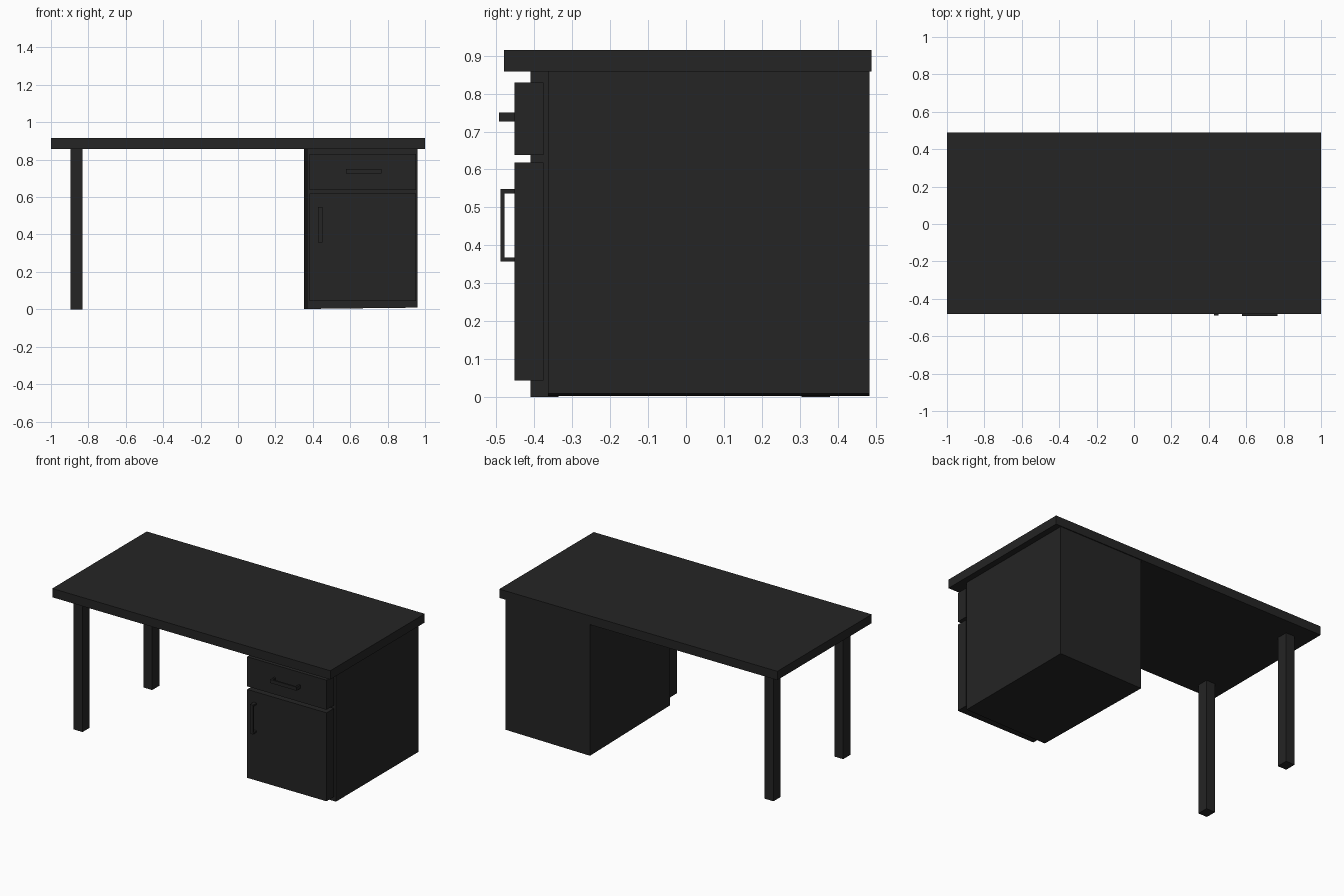
import bpy, bmesh

if "Cube" in bpy.data.objects:
    bpy.data.objects.remove(bpy.data.objects["Cube"])

black = bpy.data.materials.new("charcoal_black")
black.diffuse_color = (0.018, 0.018, 0.018, 1)
black.use_nodes = True
black.node_tree.nodes["Principled BSDF"].inputs["Base Color"].default_value = black.diffuse_color


def finish(name, bm):
    bmesh.ops.recalc_face_normals(bm, faces=bm.faces)
    mesh = bpy.data.meshes.new(name)
    bm.to_mesh(mesh)
    bm.free()
    mesh.materials.append(black)
    ob = bpy.data.objects.new(name, mesh)
    bpy.context.collection.objects.link(ob)
    return ob


def add_box(bm, x, y, z):
    """Box from (min, max) pairs along each axis."""
    verts = bmesh.ops.create_cube(bm, size=1)["verts"]
    for v in verts:
        v.co = [r[0] if c < 0 else r[1] for r, c in zip((x, y, z), v.co)]
    return verts


def box(name, x, y, z):
    bm = bmesh.new()
    add_box(bm, x, y, z)
    return finish(name, bm)


def handle(name, axis, span, width, y, bar):
    """U-shaped pull: profile in the span/depth plane, extruded across width."""
    (a, b), (front, back) = span, y
    profile = [(a, back), (a, front), (b, front), (b, back),
               (b - bar, back), (b - bar, front + bar), (a + bar, front + bar), (a + bar, back)]
    bm = bmesh.new()
    verts = []
    for s, d in profile:
        co = (s, d, width[0]) if axis == "x" else (width[0], d, s)
        verts.append(bm.verts.new(co))
    face = bm.faces.new(verts)
    out = bmesh.ops.extrude_face_region(bm, geom=[face])["geom"]
    t = width[1] - width[0]
    move = (0, 0, t) if axis == "x" else (t, 0, 0)
    bmesh.ops.translate(bm, vec=move, verts=[v for v in out if isinstance(v, bmesh.types.BMVert)])
    return finish(name, bm)


# Table top
box("table_top", (-1, 1), (-0.48, 0.49), (0.858, 0.915))

# Legs on the open side
for name, y in (("front_leg", (-0.41, -0.337)), ("back_leg", (0.305, 0.38))):
    box(name, (-0.895, -0.831), y, (0, 0.86))

# Cabinet body, slightly skewed: left wall narrows to the front, base rises to the right
bm = bmesh.new()
for v in add_box(bm, (0.352, 0.96), (-0.364, 0.484), (0.002, 0.86)):
    if v.co.x < 0.5 and v.co.y < 0:
        v.co.x += 0.017
    if v.co.x > 0.5 and v.co.z < 0.5:
        v.co.z += 0.007
finish("cabinet_body", bm)

# Drawer and door fronts
box("drawer_front", (0.382, 0.953), (-0.452, -0.376), (0.638, 0.83))
box("cabinet_door", (0.382, 0.953), (-0.452, -0.376), (0.043, 0.618))

# Pull handles
handle("drawer_handle", "x", (0.577, 0.766), (0.727, 0.750), (-0.493, -0.450), 0.011)
handle("door_handle", "z", (0.357, 0.548), (0.429, 0.451), (-0.490, -0.450), 0.011)
